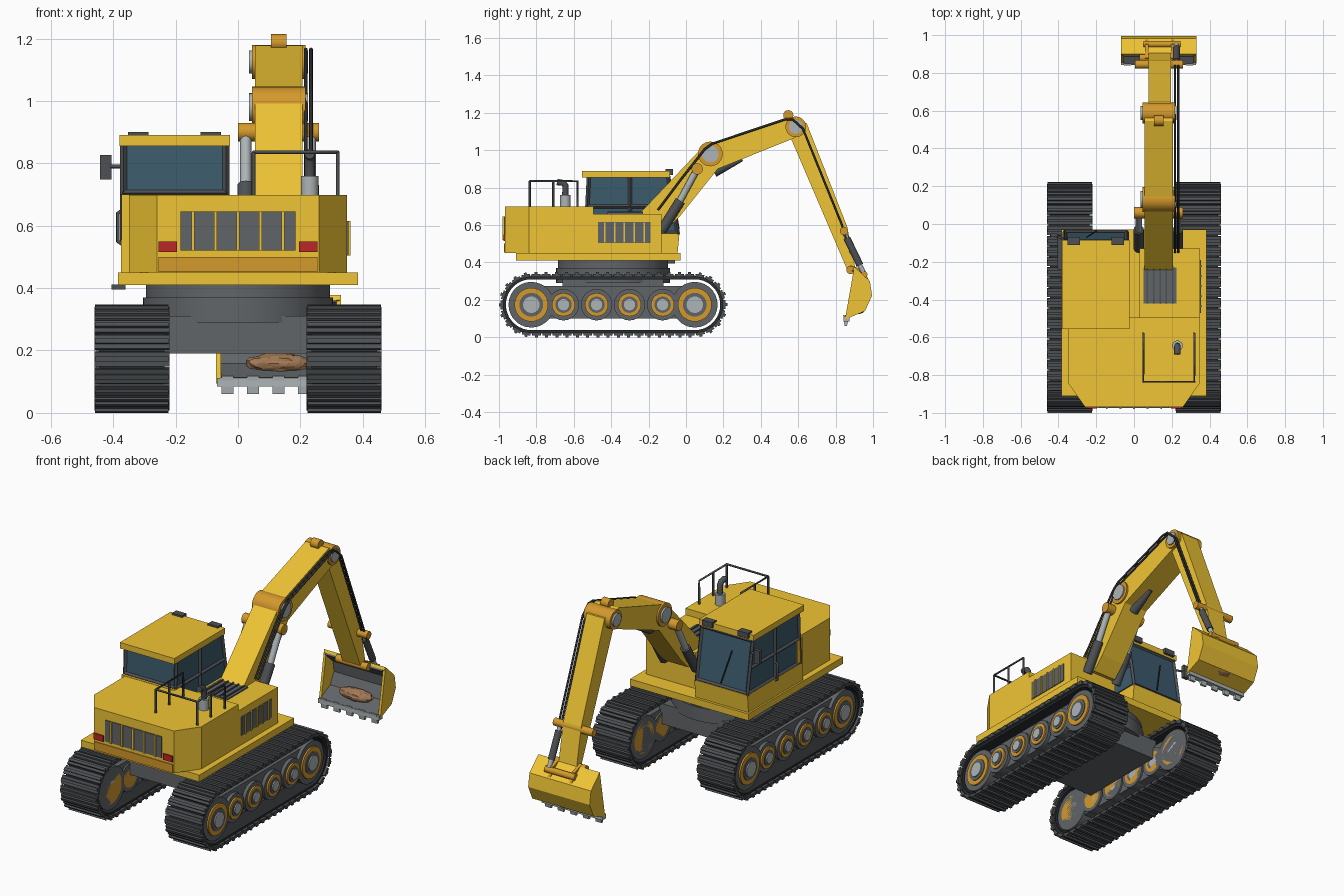
import bpy, bmesh, math, random
from mathutils import Vector, Matrix

if "Cube" in bpy.data.objects:
    bpy.data.objects.remove(bpy.data.objects["Cube"])

def material(name, r, g, b):
    m = bpy.data.materials.new(name)
    m.diffuse_color = (r, g, b, 1)
    m.use_nodes = True
    m.node_tree.nodes["Principled BSDF"].inputs["Base Color"].default_value = m.diffuse_color
    return m

YEL = material("yellow", .87, .56, .035)
ORG = material("orange", .66, .32, .025)
DARK = material("dark_grey", .075, .082, .09)
MID = material("mid_grey", .12, .13, .14)
BLACK = material("rubber", .025, .027, .03)
STEEL = material("steel", .42, .46, .47)
GLASS = material("glass", .045, .105, .15)
RED = material("red", .5, .02, .02)
SOIL = material("soil", .36, .19, .09)

def finish(bm, name, mat, smooth=False):
    bmesh.ops.recalc_face_normals(bm, faces=bm.faces)
    me = bpy.data.meshes.new(name)
    bm.to_mesh(me)
    bm.free()
    me.materials.append(mat)
    ob = bpy.data.objects.new(name, me)
    bpy.context.collection.objects.link(ob)
    if smooth:
        bpy.ops.object.select_all(action='DESELECT')
        ob.select_set(True)
        bpy.context.view_layer.objects.active = ob
        bpy.ops.object.shade_smooth_by_angle(angle=math.radians(35))
    return ob

def box(name, x, y, z, mat):
    bm = bmesh.new()
    size = [b - a for a, b in (x, y, z)]
    mid = [(a + b) / 2 for a, b in (x, y, z)]
    bmesh.ops.create_cube(bm, size=1, matrix=Matrix.Translation(mid) @ Matrix.Diagonal((*size, 1)))
    return finish(bm, name, mat)

def prism(name, pts, a, b, mat, axis='x'):
    # outline in (y, z) pushed along x, or in (x, y) pushed along z
    bm = bmesh.new()
    put = (lambda p, t: (t, *p)) if axis == 'x' else (lambda p, t: (*p, t))
    lo, hi = ([bm.verts.new(put(p, t)) for p in pts] for t in (a, b))
    bm.faces.new(lo)
    bm.faces.new(hi)
    for i in range(len(pts)):
        j = (i + 1) % len(pts)
        bm.faces.new((lo[i], lo[j], hi[j], hi[i]))
    return finish(bm, name, mat)

def rod(name, p, q, r, mat, sides=24, r2=None):
    p, q = Vector(p), Vector(q)
    bm = bmesh.new()
    m = Matrix.Translation((p + q) / 2) @ (q - p).to_track_quat('Z', 'Y').to_matrix().to_4x4()
    bmesh.ops.create_cone(bm, cap_ends=True, segments=sides, radius1=r, radius2=r if r2 is None else r2,
                          depth=(q - p).length, matrix=m)
    return finish(bm, name, mat, sides > 8)

def pin(name, x0, x1, yz, r, mat):
    return rod(name, (x0, *yz), (x1, *yz), r, mat, 28)

def tube(name, pts, r, mat):
    cu = bpy.data.curves.new(name, 'CURVE')
    cu.dimensions, cu.bevel_depth, cu.bevel_resolution, cu.use_fill_caps = '3D', r, 2, True
    sp = cu.splines.new('POLY')
    sp.points.add(len(pts) - 1)
    for s, p in zip(sp.points, pts):
        s.co = (*p, 1)
    cu.materials.append(mat)
    ob = bpy.data.objects.new(name, cu)
    bpy.context.collection.objects.link(ob)

# tracks
CY, CZ, H = -.39, .174, .437

def stadium(t, r):
    # point and angle at fraction t of the loop of radius r
    arc, line = math.pi * .158, 2 * H
    d = t * 2 * (arc + line)
    side = 0
    if d >= arc + line:
        d, side = d - arc - line, math.pi
    if d < line:
        y, z, a = H - d, r, math.pi / 2
    else:
        a = math.pi / 2 + (d - line) / .158
        y, z = -H + r * math.cos(a), r * math.sin(a)
    s = -1 if side else 1
    return CY + s * y, CZ + s * z, a + side

for s, side in ((-1, "left"), (1, "right")):
    bm = bmesh.new()
    rings = []
    for i in range(100):
        o, n = stadium(i / 100, .155), stadium(i / 100, .136)
        rings.append([bm.verts.new((s * x, p[0], p[1])) for x, p in ((.235, o), (.445, o), (.445, n), (.235, n))])
    for i, a in enumerate(rings):
        b = rings[(i + 1) % 100]
        for k in range(4):
            bm.faces.new((a[k], a[(k + 1) % 4], b[(k + 1) % 4], b[k]))
    finish(bm, side + "_track_belt", BLACK)
    bm = bmesh.new()
    for i in range(50):
        y, z, a = stadium((i + .5) / 50, .156)
        m = Matrix.Translation((s * .34, y, z)) @ Matrix.Rotation(a - math.pi / 2, 4, 'X')
        for off, w, l, h in ((0, .24, .047, .016), (.011, .236, .016, .014)):
            bmesh.ops.create_cube(bm, size=1, matrix=m @ Matrix.Translation((0, 0, off)) @ Matrix.Diagonal((w, l, h, 1)))
    finish(bm, side + "_track_pads", DARK)
    box(side + "_track_frame", sorted((s * .25, s * .42)), (-.82, .04), (.1, .275), MID)
    for k, y in enumerate((-.827, -.655, -.478, -.302, -.125, .047)):
        r = .122 if k in (0, 5) else .084
        for part, f, x, mat in (("wheel", 1, .44, MID), ("rim", .74, .449, ORG),
                                ("wheel_dish", .52, .453, MID), ("hub", .36, .46, STEEL)):
            pin(f"{side}_{part}_{k}", s * .24, s * x, (y, CZ), r * f, mat)

# undercarriage and slewing ring
box("undercarriage", (-.26, .26), (-.66, -.12), (.19, .31), MID)
rod("slew_base", (0, CY, .29), (0, CY, .37), .305, MID, 48)
rod("slew_ring", (0, CY, .36), (0, CY, .42), .295, MID, 48)

# house
box("deck", (-.385, .385), (-.91, -.03), (.41, .45), YEL)
prism("engine_house", [(-.35, -.495), (-.35, -.84), (-.26, -.968), (.26, -.968), (.35, -.84), (.35, -.495)],
      .45, .698, YEL, 'z')
box("side_house", (.03, .35), (-.5, -.13), (.45, .66), YEL)
box("rear_bumper", (-.255, .255), (-.973, -.95), (.452, .5), ORG)
box("rear_grille", (-.185, .185), (-.973, -.95), (.52, .645), MID)
box("side_grille", (.34, .354), (-.47, -.19), (.505, .615), MID)
box("top_grille", (.05, .225), (-.42, -.23), (.65, .667), MID)
for i in range(5):
    x, y = -.144 + .072 * i, -.435 + .053 * i
    box(f"rear_slat_{i}", (x - .005, x + .005), (-.98, -.96), (.52, .645), YEL)
    box(f"side_slat_{i}", (.345, .36), (y - .004, y + .004), (.505, .615), YEL)
    xx = .07 + .034 * i
    box(f"top_slat_{i}", (xx - .004, xx + .004), (-.42, -.23), (.66, .673), DARK)
for s in (-1, 1):
    box(f"tail_lamp_{s}", sorted((s * .195, s * .255)), (-.976, -.95), (.515, .55), RED)

# railing and exhaust
R = [(.05, -.58), (.05, -.835), (.32, -.835), (.32, -.58)]
tube("railing", [(.05, -.58, .69)] + [(*p, .835) for p in R] + [(.32, -.58, .69)], .006, DARK)
for i, p in enumerate(((.05, -.835), (.32, -.835), (.32, -.71), (.05, -.71))):
    tube(f"rail_post_{i}", [(*p, .69), (*p, .835)], .006, DARK)
rod("muffler", (.23, -.645, .69), (.23, -.645, .76), .028, STEEL)
tube("exhaust_pipe", [(.23, -.645, .75), (.23, -.645, .81), (.23, -.655, .825), (.23, -.69, .83)], .017, DARK)

# cab
prism("cab_base", [(-.55, .45), (-.045, .45), (-.035, .555), (-.55, .555)], -.375, -.03, YEL)
prism("cab_rear_panel", [(-.55, .55), (-.5, .55), (-.5, .7), (-.55, .7)], -.374, -.031, YEL)
prism("cab_glass", [(-.535, .55), (-.043, .55), (-.095, .86), (-.52, .86)], -.367, -.038, GLASS)
box("cab_roof", (-.38, -.025), (-.555, -.085), (.855, .89), YEL)
for s, x in (("left", -.367), ("right", -.038)):
    for i, (p, q) in enumerate((((-.043, .55), (-.095, .86)), ((-.535, .55), (-.52, .86)), ((-.3, .55), (-.3, .86)),
                                ((-.043, .558), (-.535, .558)), ((-.07, .7), (-.53, .7)))):
        rod(f"{s}_cab_frame_{i}", (x, *p), (x, *q), .011, DARK, 4)
for n, y, z in (("windscreen_sill", -.043, .56), ("windscreen_head", -.093, .85), ("rear_window_sill", -.53, .705)):
    rod(n, (-.37, y, z), (-.035, y, z), .01, DARK, 4)
rod("wiper", (-.2, -.038, .58), (-.25, -.07, .77), .004, BLACK, 6)
for i, x in enumerate((-.32, -.087)):
    box(f"roof_lamp_{i}", (x - .033, x + .033), (-.11, -.07), (.868, .9), DARK)
tube("mirror_arm", [(-.37, -.08, .79), (-.425, -.06, .79)], .006, DARK)
box("mirror", (-.443, -.406), (-.07, -.05), (.748, .826), DARK)
tube("cab_handrail", [(-.37, -.3, .54), (-.385, -.3, .55), (-.385, -.3, .64), (-.37, -.3, .65)], .006, DARK)
box("cab_step", (-.405, -.36), (-.24, -.06), (.395, .412), DARK)

# boom and stick
prism("boom", [(-.25, .62), (-.245, .665), (.1, 1.028), (.545, 1.177), (.62, 1.16), (.64, 1.1), (.58, 1.065),
               (.17, .9), (-.03, .65), (-.1, .58)], .055, .207, YEL)
prism("stick", [(.545, 1.1), (.57, 1.165), (.645, 1.145), (.862, .59), (.905, .37), (.885, .34), (.86, .365)],
      .078, .195, YEL)
for n, yz, r in (("boom_joint", (.13, .98), .066), ("elbow_joint", (.587, 1.125), .055)):
    pin(n + "_ring", .045, .217, yz, r, ORG)
    pin(n + "_cap", .035, .224, yz, r * .68, STEEL)
pin("elbow_top_pin", .105, .155, (.547, 1.187), .027, ORG)
pin("boom_ram_pin", 0, .26, (.06, .9), .03, ORG)
pin("stick_ram_pin", .005, .26, (.845, .568), .022, ORG)
rod("under_boom_lamp", (.13, .15, .885), (.13, .3, .953), .03, DARK, 16, .012)
for i, x in enumerate((.025, .232)):
    rod(f"boom_ram_barrel_{i}", (x, -.13, .57), (x, -.03, .73), .027, DARK)
    rod(f"boom_ram_rod_{i}", (x, -.04, .714), (x, .06, .9), .018, STEEL)
rod("bucket_ram_rod", (.225, .845, .565), (.225, .88, .485), .012, STEEL)
rod("bucket_ram_barrel", (.225, .86, .53), (.225, .93, .385), .019, DARK)
rod("bucket_ram_end", (.225, .92, .405), (.225, .955, .335), .013, STEEL)
for i, x in enumerate((.217, .234)):
    tube(f"hose_{i}", [(x, -.15, .68), (x, -.03, .84), (x, .1, 1.005), (x, .14, 1.035), (x, .53, 1.165), (x, .57, 1.165),
                       (x, .625, 1.115), (x, .83, .61), (x, .86, .52)], .006, BLACK)

# bucket
OUT = [(.9, .378), (.983, .3), (.995, .222), (.957, .14), (.85, .095)]
INN = [(.852, .108), (.943, .155), (.978, .224), (.968, .292), (.893, .362)]
prism("bucket_shell", OUT + INN, -.065, .325, YEL)
prism("bucket_lining", INN + [(p[0] - .008, p[1] + d) for p, d in zip(INN[::-1], (-.006, -.004, 0, .004, .006))],
      -.055, .315, MID)
for i, x in enumerate((-.07, .315)):
    prism(f"bucket_side_{i}", OUT, x, x + .015, YEL)
box("bucket_lip", (-.068, .328), (.842, .875), (.085, .112), STEEL)
for i in range(5):
    x = -.034 + .082 * i
    prism(f"bucket_tooth_{i}", [(.84, .118), (.872, .11), (.866, .085), (.86, .06), (.848, .06)], x - .019, x + .019, STEEL)
pin("bucket_pin", .03, .235, (.88, .36), .022, ORG)
pin("link_pin", .05, .245, (.952, .335), .018, ORG)
for i, x in enumerate((.058, .197)):
    prism(f"bucket_bracket_{i}", [(.86, .36), (.88, .385), (.95, .36), (.98, .3), (.89, .34)], x, x + .018, ORG)

# load of soil
random.seed(4)
bm = bmesh.new()
bmesh.ops.create_icosphere(bm, subdivisions=3, radius=1)
for v in bm.verts:
    k = 1 + random.uniform(-.06, .06)
    v.co = (.13 + .105 * v.co.x * k, .915 + .045 * v.co.y * k, .158 + .034 * v.co.z * k)
finish(bm, "soil_load", SOIL)
